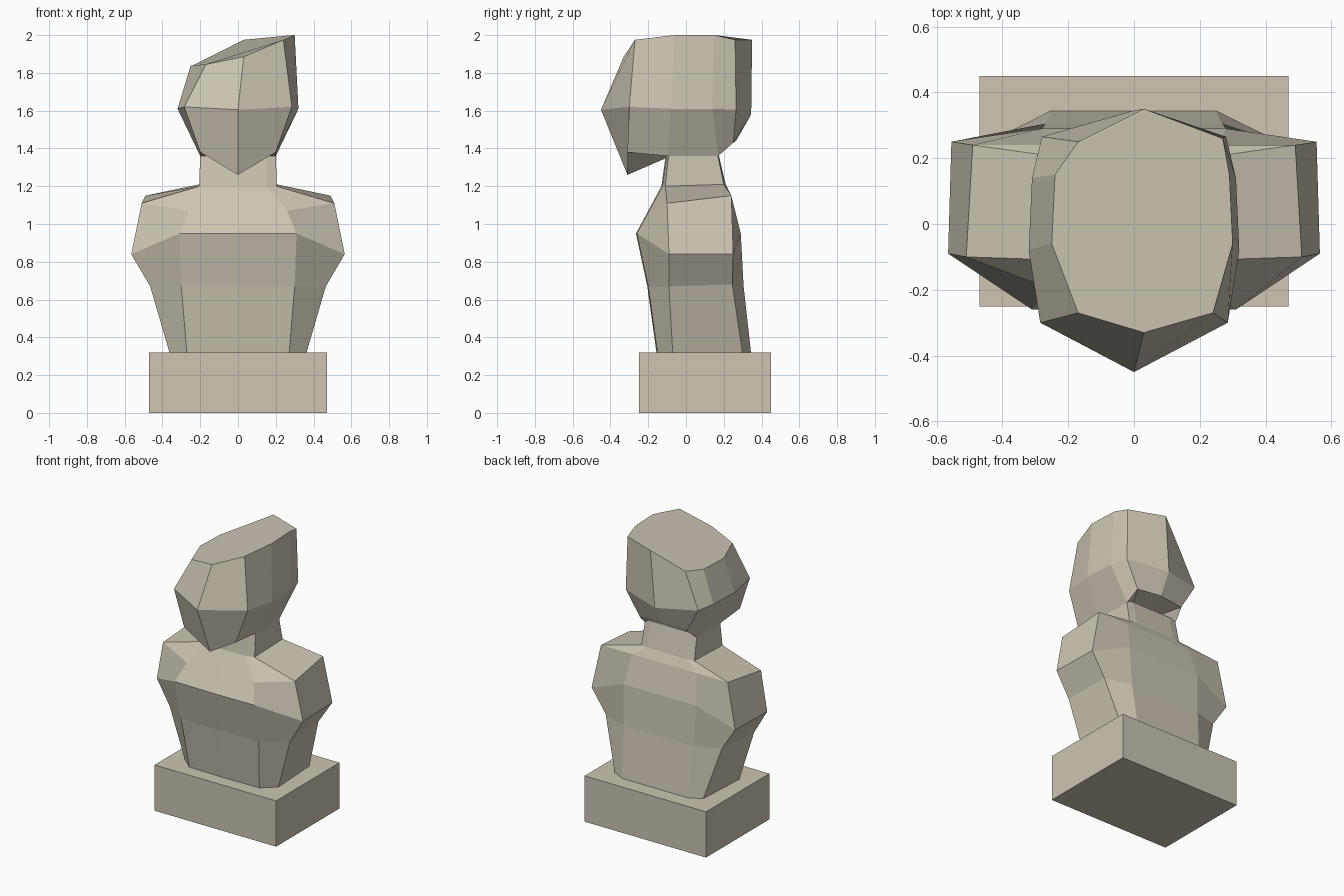
import bpy
import bmesh

if "Cube" in bpy.data.objects:
    bpy.data.objects.remove(bpy.data.objects["Cube"], do_unlink=True)

# One warm stone colour for the whole bust
stone = bpy.data.materials.new("warm_stone")
stone.use_nodes = True
colour = (0.61, 0.56, 0.46, 1)
stone.diffuse_color = colour
stone.node_tree.nodes["Principled BSDF"].inputs["Base Color"].default_value = colour


def finish(name, bm):
    """Turn a bmesh into a flat-shaded stone object."""
    bmesh.ops.recalc_face_normals(bm, faces=bm.faces)
    mesh = bpy.data.meshes.new(name)
    bm.to_mesh(mesh)
    bm.free()
    mesh.materials.append(stone)
    obj = bpy.data.objects.new(name, mesh)
    bpy.context.collection.objects.link(obj)
    return obj


def mirrored_ring(half):
    """Complete a front-to-back half ring whose ends lie on the centre line."""
    return half + [(-x, y, z) for x, y, z in half[-2:0:-1]]


def loft(name, rings, hub=None):
    """Skin a stack of rings; the lowest is closed flat or fanned to a hub."""
    bm = bmesh.new()
    loops = [[bm.verts.new(p) for p in ring] for ring in rings]
    count = len(loops[0])
    for low, high in zip(loops, loops[1:]):
        for i in range(count):
            j = (i + 1) % count
            bm.faces.new((low[i], low[j], high[j], high[i]))
    bm.faces.new(loops[-1])
    if hub:
        centre = bm.verts.new(hub)
        for i in range(count):
            bm.faces.new((loops[0][i], centre, loops[0][(i + 1) % count]))
    else:
        bm.faces.new(loops[0])
    return finish(name, bm)


# Plinth block
bm = bmesh.new()
bmesh.ops.create_cube(bm, size=1)
bmesh.ops.scale(bm, vec=(0.94, 0.70, 0.32), verts=bm.verts)
bmesh.ops.translate(bm, vec=(0, 0.10, 0.16), verts=bm.verts)
finish("plinth", bm)

# Torso and neck: front, side front, side back and back corner of each level
levels = {
    "waist": [(.27, -.15, .31), (.36, -.07, .31), (.34, .30, .31), (.25, .345, .31)],
    "ribs": [(.30, -.20, .67), (.465, -.09, .67), (.45, .245, .68), (.27, .305, .67)],
    "chest": [(.31, -.26, .95), (.565, -.09, .84), (.555, .25, .84), (.28, .29, .95)],
    "shoulder": [(.26, -.195, 1.07), (.51, -.10, 1.11), (.49, .24, 1.15), (.25, .24, 1.15)],
    "neck_base": [(.15, -.125, 1.2), (.205, -.11, 1.2), (.205, .20, 1.21), (.15, .21, 1.21)],
    "neck_top": [(.15, -.10, 1.38), (.20, -.09, 1.38), (.20, .165, 1.38), (.15, .17, 1.38)],
}
body = []
for corners in levels.values():
    front, back = corners[0], corners[-1]
    middle_front = (0, front[1] - 0.005, front[2])
    middle_back = (0, back[1], back[2])
    body.append(mirrored_ring([middle_front, *corners, middle_back]))
loft("torso_and_neck", body)

# Head: mirrored jaw and brow rings, with a crown cut off at a slant
jaw = mirrored_ring([(0, -.31, 1.26), (.20, -.31, 1.38), (.20, -.10, 1.36),
                     (.20, .17, 1.36), (.18, .25, 1.43), (0, .265, 1.44)])
brow = mirrored_ring([(0, -.45, 1.605), (.285, -.30, 1.62), (.32, -.08, 1.61),
                      (.31, .14, 1.61), (.28, .265, 1.605), (0, .345, 1.58)])
crown = [(.03, -.33, 1.885), (.24, -.27, 1.975), (.30, -.06, 2), (.29, .15, 2),
         (.27, .26, 1.975), (.03, .35, 1.975), (-.17, .25, 1.845),
         (-.24, .15, 1.84), (-.25, -.06, 1.84), (-.17, -.27, 1.845)]
loft("head", [jaw, brow, crown], hub=(0, -.08, 1.36))
